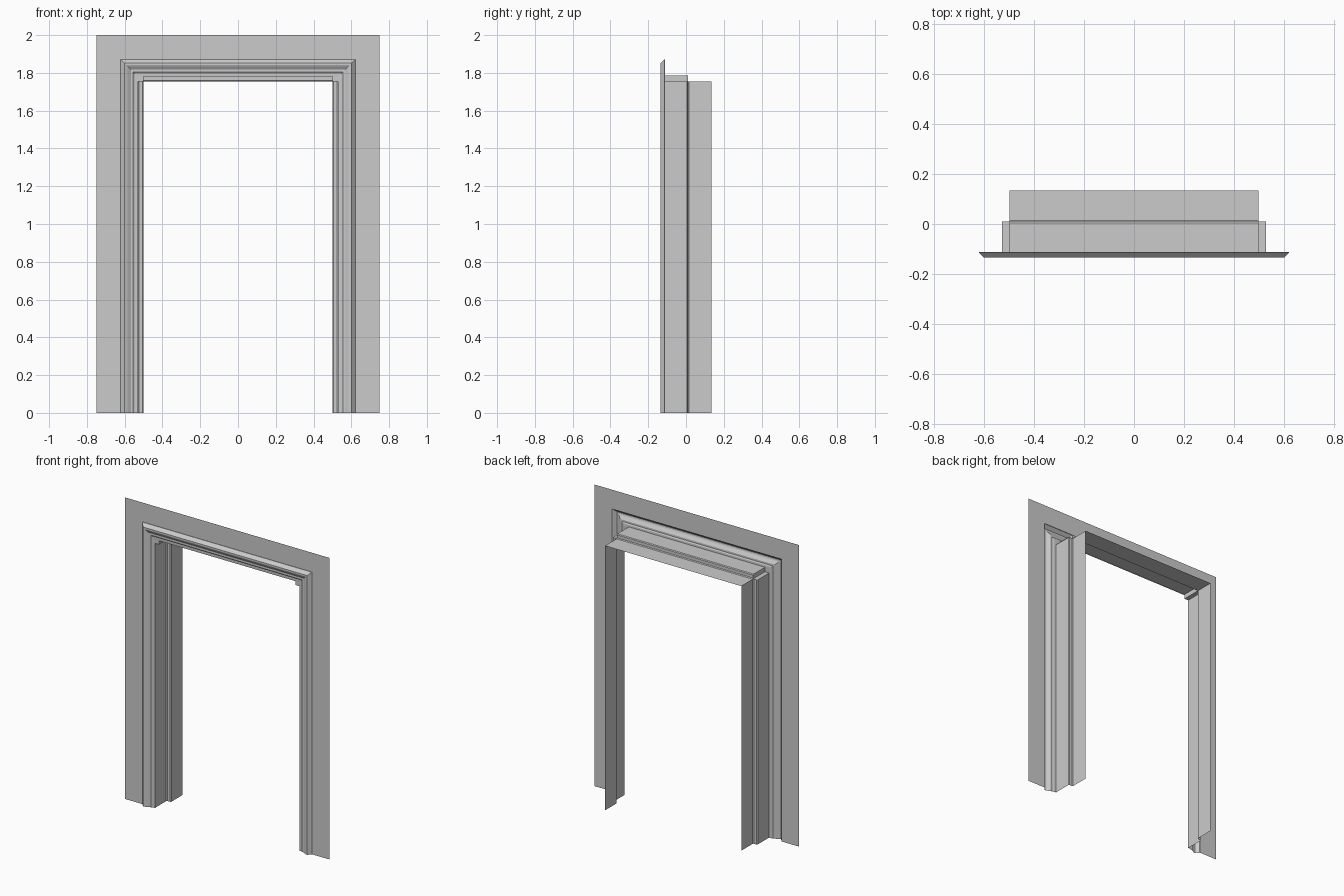
import bpy

if "Cube" in bpy.data.objects:
    bpy.data.objects.remove(bpy.data.objects["Cube"])

RISE = 1.25      # mitred profiles: header z = side x + RISE
SPRING = 1.755   # top of the stepped jambs
HALF = 0.5       # half width of the stepped header


def make_object(name, verts, faces):
    mesh = bpy.data.meshes.new(name)
    mesh.from_pydata(verts, [], faces)
    mesh.update()
    obj = bpy.data.objects.new(name, mesh)
    bpy.context.collection.objects.link(obj)
    return obj


def sweep(name, profile, stations):
    """Skin an (x, y) profile through a list of placing functions."""
    n = len(profile)
    verts = [place(x, y) for place in stations for x, y in profile]
    faces = []
    for k in range(len(stations) - 1):
        for i in range(n - 1):
            a, b = k * n + i, (k + 1) * n + i
            faces.append((a, b, b + 1, a + 1))
    return make_object(name, verts, faces)


# Mitred path: up the right side, over the header, down the left side
frame_path = [
    lambda x, y: (x, y, 0),
    lambda x, y: (x, y, x + RISE),
    lambda x, y: (-x, y, x + RISE),
    lambda x, y: (-x, y, 0),
]

# Flat wall around the opening
sweep("wall_panel", [(0.75, -0.112), (0.622, -0.112)], frame_path)

# Raised moulding with sloped edges and a recessed inner band
casing = [(0.622, -0.112), (0.622, -0.115), (0.602, -0.135), (0.592, -0.135),
          (0.585, -0.132), (0.567, -0.12), (0.555, -0.12), (0.548, -0.115),
          (0.53, -0.114)]
sweep("casing_trim", casing, frame_path)

# Stepped reveal profile, shared by the jambs and the header
reveal = [(0.53, -0.114), (0.53, 0.005), (0.525, 0.01),
          (0.505, 0.01), (0.5, 0.015), (0.5, 0.135)]
sweep("jamb_right", reveal, [lambda x, y: (x, y, 0),
                             lambda x, y: (x, y, SPRING)])
sweep("jamb_left", reveal, [lambda x, y: (-x, y, SPRING),
                            lambda x, y: (-x, y, 0)])
sweep("header_reveal", reveal, [lambda x, y: (HALF, y, x + SPRING - 0.5),
                                lambda x, y: (-HALF, y, x + SPRING - 0.5)])

# Small square blocks filling the upper corners of the step
for side, s in (("right", 1), ("left", -1)):
    outline = [(0.53, SPRING), (0.5, SPRING), (0.5, 1.785), (0.53, 1.785)]
    verts = [(s * x, y, z) for y in (-0.114, 0.01) for x, z in outline]
    faces = [(0, 3, 2, 1), (0, 1, 5, 4), (1, 2, 6, 5)]
    if s < 0:
        faces = [f[::-1] for f in faces]
    make_object("corner_block_" + side, verts, faces)
